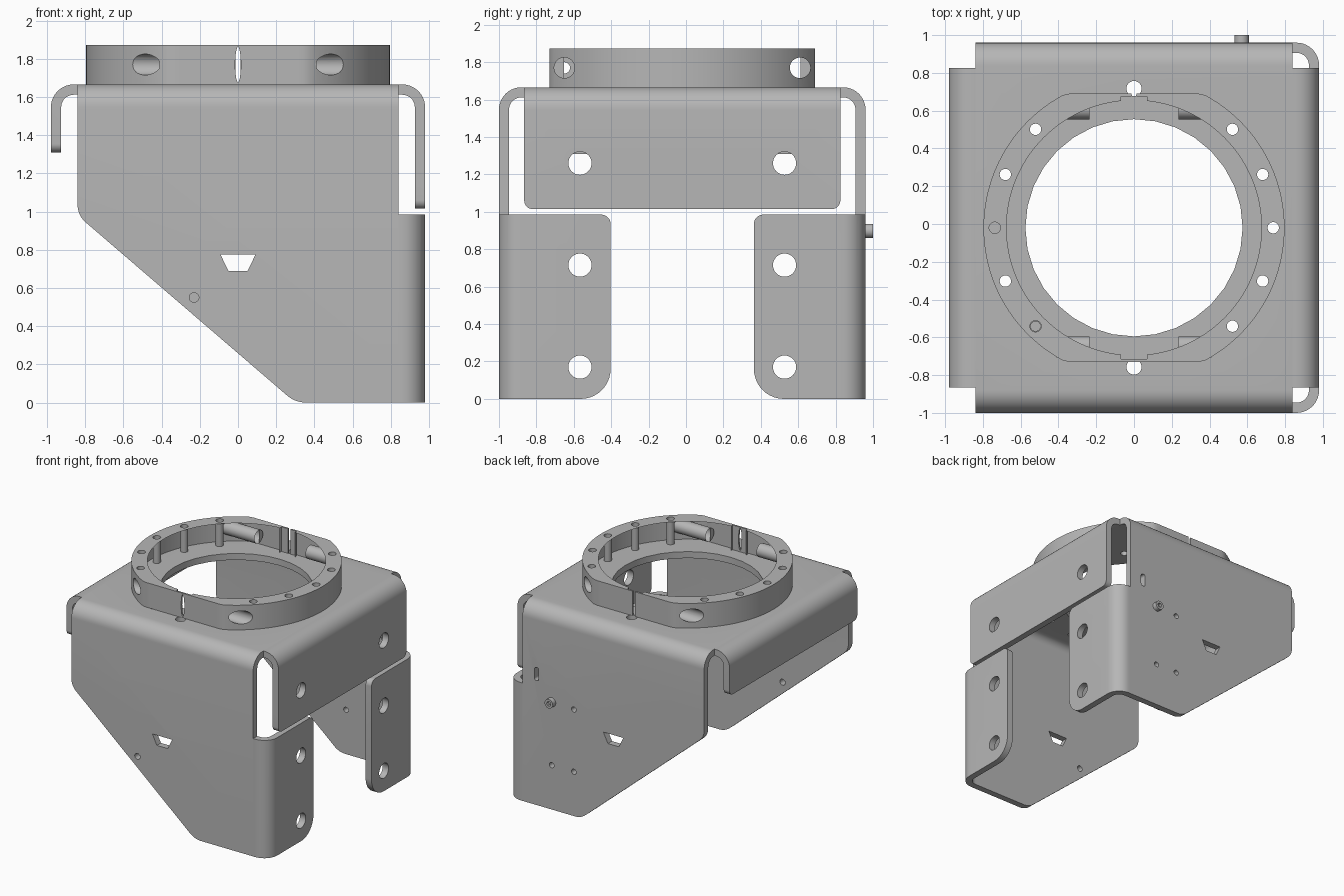
import bpy, bmesh
from math import sin, cos, pi, radians, hypot
from mathutils import Vector

cube = bpy.data.objects.get("Cube")
if cube:
    bpy.data.objects.remove(cube)

steel = bpy.data.materials.new("grey steel")
steel.use_nodes = True
grey = (0.47, 0.47, 0.47, 1)
steel.diffuse_color = grey
steel.node_tree.nodes["Principled BSDF"].inputs["Base Color"].default_value = grey

YC = -0.02        # depth centre of the sheet metal
T = 0.054         # sheet thickness
W = 0.98          # half width and half depth
NECK = 0.84       # half width of the main saddle
TOP = 1.666
RING_TOP = 1.872
R_OUT, R_IN = 0.12, 0.12 - T


def rounded(corners, steps=10):
    """Polygon from (u, v[, radius]) corners, with arcs at the radii."""
    pts = []
    for i, c in enumerate(corners):
        p = Vector(c[:2])
        if len(c) < 3:
            pts.append(p)
            continue
        a = (Vector(corners[i - 1][:2]) - p).normalized()
        b = (Vector(corners[(i + 1) % len(corners)][:2]) - p).normalized()
        half = a.angle(b) / 2
        centre = p + (a + b).normalized() * (c[2] / sin(half))
        reach = c[2] * cos(half) / sin(half)
        start, end = p + a * reach - centre, p + b * reach - centre
        for k in range(steps + 1):
            t = k / steps
            sweep = pi - 2 * half
            pts.append(centre + (start * sin((1 - t) * sweep) + end * sin(t * sweep)) / sin(sweep))
    return pts


def circle(u, v, r, n=32, rv=None):
    return [(u + r * cos(2 * pi * k / n), v + (rv or r) * sin(2 * pi * k / n)) for k in range(n)]


def box(u0, u1, v0, v1):
    return [(u0, v0), (u1, v0), (u1, v1), (u0, v1)]


def prism(name, outline, axis, lo, hi, caps=True):
    """Extrude a 2D outline along an axis."""
    place = {"x": lambda u, v, d: (d, u + YC, v),
             "y": lambda u, v, d: (u, d + YC, v),
             "z": lambda u, v, d: (u, v + YC, d)}[axis]
    bm = bmesh.new()
    a = [bm.verts.new(place(p[0], p[1], lo)) for p in outline]
    b = [bm.verts.new(place(p[0], p[1], hi)) for p in outline]
    n = len(a)
    for i in range(n):
        j = (i + 1) % n
        bm.faces.new((a[i], a[j], b[j], b[i]))
    if caps:
        bm.faces.new(a)
        bm.faces.new(b)
    bmesh.ops.recalc_face_normals(bm, faces=bm.faces)
    mesh = bpy.data.meshes.new(name)
    bm.to_mesh(mesh)
    bm.free()
    mesh.materials.append(steel)
    obj = bpy.data.objects.new(name, mesh)
    bpy.context.collection.objects.link(obj)
    return obj


def cut(obj, *cutters, op="DIFFERENCE"):
    for c in cutters:
        bpy.context.view_layer.objects.active = obj
        mod = obj.modifiers.new("cut", "BOOLEAN")
        mod.operation, mod.solver, mod.object = op, "EXACT", c
        bpy.ops.object.modifier_apply(modifier=mod.name)
        bpy.data.objects.remove(c)
    return obj


def drill(axis, u, v, r, lo, hi):
    return prism("cutter", circle(u, v, r), axis, lo, hi)


# Saddle: front wall, top plate and back wall folded from one strip
lid = TOP - T
fold = rounded([(-W, 0), (-W, TOP, R_OUT), (W, TOP, R_OUT), (W, 0),
                (W - T, 0), (W - T, lid, R_IN), (T - W, lid, R_IN), (T - W, 0)])
saddle = prism("folded_saddle", fold, "x", -NECK, NECK)
wall = rounded([(NECK, -0.0), (NECK, 2), (-NECK, 2), (-NECK, 0.98, 0.12), (0.30, 0, 0.15)])
cut(saddle, prism("cutter", wall, "y", -1.2, 1.2), op="INTERSECT")
cut(saddle, drill("z", 0, 0, 0.575, 1.5, 1.8))
bpy.data.objects["folded_saddle"]

# Wall openings: shared window, front hole, back mounting holes and slot
window = [(-0.092, 0.775), (-0.05, 0.69), (0.05, 0.69), (0.092, 0.775)]
cut(saddle, prism("cutter", window, "y", -1.2, 1.2), drill("y", -0.23, 0.55, 0.025, -1.2, -0.8))
for x in (0.365, 0.57):
    for z in (0.37, 0.89):
        cut(saddle, drill("y", x, z, 0.022, 0.8, 1.2))
slot = rounded([(0.69, 1.04, 0.018), (0.73, 1.04, 0.018), (0.73, 1.15, 0.018), (0.69, 1.15, 0.018)])
cut(saddle, prism("cutter", slot, "y", 0.8, 1.2))

# Bolt circle in the top plate
BOLT = 0.737
for k in range(16):
    if k in (8, 10):
        continue
    a = k * pi / 8
    cut(saddle, drill("z", BOLT * cos(a), BOLT * sin(a), 0.04 if k in (4, 12) else 0.03, 1.5, 1.8))


# Side flanges folded down from the top plate
def side_flange(name, s, bottom):
    shape = rounded([(s * NECK, TOP), (s * W, TOP, R_OUT), (s * W, bottom),
                     (s * (W - T), bottom), (s * (W - T), lid, R_IN), (s * NECK, lid)])
    obj = prism(name, shape, "y", -0.845, 0.845)
    trim = rounded([(-0.845, bottom, 0.045), (0.845, bottom, 0.045), (0.845, 2), (-0.845, 2)])
    return cut(obj, prism("cutter", trim, "x", -1.2, 1.2), op="INTERSECT")


HOLE_Y = 0.547
left_flange = side_flange("long_side_flange", 1, 1.015)
side_flange("short_side_flange", -1, 1.31)
cut(left_flange, *[drill("x", s * HOLE_Y, 1.26, 0.062, 0.8, 1.1) for s in (-1, 1)])

# Lower flanges folded round the corners of the front and back walls
for s, name in ((-1, "front_corner_flange"), (1, "back_corner_flange")):
    shape = rounded([(NECK, s * W), (W, s * W, R_OUT), (W, s * 0.383), (W - T, s * 0.383),
                     (W - T, s * (W - T), R_IN), (NECK, s * (W - T))])
    flange = prism(name, shape, "z", 0, 0.985)
    trim = rounded([(s * 1.2, 0), (s * 0.383, 0, 0.16), (s * 0.383, 0.985, 0.05), (s * 1.2, 0.985)])
    cut(flange, prism("cutter", trim, "x", 0.5, 1.2), op="INTERSECT")
    cut(flange, *[drill("x", s * HOLE_Y, z, 0.062, 0.8, 1.1) for z in (0.17, 0.715)])

# Clamp ring with two flats
FLAT, RI = 0.71, 0.675
rim = [(x, max(-FLAT, min(FLAT, y))) for x, y in circle(0, 0, 0.797, 128)]
ring = prism("clamp_ring", rim, "z", TOP, RING_TOP)
cut(ring, prism("cutter", circle(0, 0, RI, 128), "z", 1.5, 2))
for k in range(16):
    if k % 8 not in (3, 4, 5):
        a = k * pi / 8
        cut(ring, drill("z", BOLT * cos(a), BOLT * sin(a), 0.03, 1.5, 2))

# Inner notches, rear slit and front lens opening
for s in (-1, 1):
    cut(ring, prism("cutter", box(-0.07, 0.07, s * 0.66 - 0.035, s * 0.66 + 0.035), "z", 1.5, 2))
cut(ring, prism("cutter", box(-0.012, 0.012, 0.6, 0.8), "z", 1.5, 2),
    prism("cutter", circle(0, 1.77, 0.015, 24, 0.092), "y", -0.8, -0.6))

# Clamp screw bores running across the ring, with their sleeves
for sy in (-1, 1):
    for sx in (-1, 1):
        lo, hi = sorted((sx * 0.235, sx * 0.9))
        cut(ring, drill("x", sy * 0.63, 1.77, 0.055, lo, hi))
        lo, hi = sorted((sx * 0.235, sx * 0.41))
        prism("clamp_sleeve", circle(sy * 0.63, 1.77, 0.0555), "x", lo, hi, caps=False)
washer = prism("clamp_washer", circle(-0.63, 1.77, 0.055), "x", -0.245, -0.235)
cut(washer, drill("x", -0.63, 1.77, 0.03, -0.4, -0.1))

# Leave the ring open on its inner side
bm = bmesh.new()
bm.from_mesh(ring.data)
inner = [f for f in bm.faces if abs(f.normal.z) < 0.1
         and all(abs(hypot(v.co.x, v.co.y - YC) - RI) < 0.003 for v in f.verts)]
bmesh.ops.delete(bm, geom=inner, context="FACES")
bm.to_mesh(ring.data)
bm.free()

# Locating pin in the ring and socket screw in the back wall
a = radians(225)
prism("locating_pin", circle(BOLT * cos(a), BOLT * sin(a), 0.028), "z", 1.64, 1.80)
head = prism("screw_head", circle(0.57, 0.898, 0.038), "y", W, 1.02)
cut(head, prism("cutter", circle(0.57, 0.898, 0.02, 6), "y", 0.995, 1.1))
prism("screw_shaft", circle(0.57, 0.898, 0.022), "y", 0.84, W)

# Smooth bends, sharp edges
for obj in bpy.context.collection.objects:
    if obj.type == "MESH" and steel.name in obj.data.materials:
        bpy.ops.object.select_all(action="DESELECT")
        obj.select_set(True)
        bpy.context.view_layer.objects.active = obj
        bpy.ops.object.shade_smooth_by_angle(angle=radians(30))
